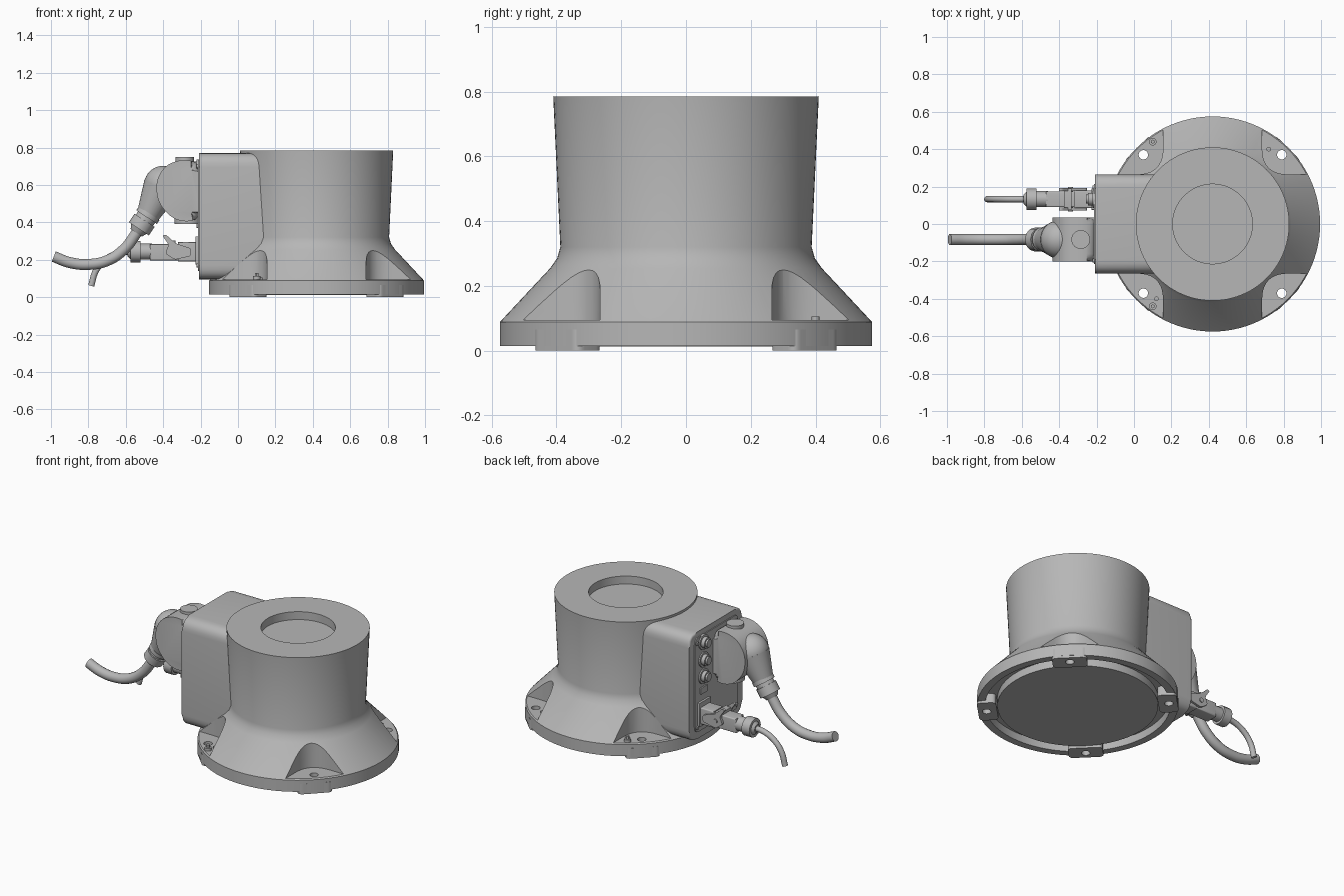
import bpy, bmesh, math
from mathutils import Vector, Matrix

if "Cube" in bpy.data.objects:
    bpy.data.objects.remove(bpy.data.objects["Cube"])

CX = 0.42          # centre of the round base
BIG_Y, SMALL_Y = -0.083, 0.133

grey = bpy.data.materials.new("cast grey")
grey.use_nodes = True
grey.diffuse_color = (0.47, 0.47, 0.47, 1)
grey.node_tree.nodes["Principled BSDF"].inputs["Base Color"].default_value = (0.47, 0.47, 0.47, 1)


def finish(name, bm):
    bmesh.ops.recalc_face_normals(bm, faces=bm.faces)
    me = bpy.data.meshes.new(name)
    bm.to_mesh(me)
    bm.free()
    ob = bpy.data.objects.new(name, me)
    bpy.context.collection.objects.link(ob)
    me.materials.append(grey)
    return ob


def activate(ob):
    bpy.ops.object.select_all(action="DESELECT")
    ob.select_set(True)
    bpy.context.view_layer.objects.active = ob


def smooth(ob, angle=35):
    activate(ob)
    bpy.ops.object.shade_smooth_by_angle(angle=math.radians(angle))


def rounded(corners, r, n=6):
    """Polygon with each corner replaced by a soft curve."""
    out = []
    for i, c in enumerate(corners):
        p = Vector(c)
        a, b = Vector(corners[i - 1]) - p, Vector(corners[(i + 1) % len(corners)]) - p
        s = p + a.normalized() * min(r, a.length * 0.48)
        e = p + b.normalized() * min(r, b.length * 0.48)
        for k in range(n + 1):
            t = k / n
            out.append(s * (1 - t) ** 2 + p * 2 * t * (1 - t) + e * t * t)
    return out


def prism(name, pts, axis, lo, hi, bevel=0.0):
    """Extrude a 2D outline along axis; outline is in the other two axes."""
    place = {"x": lambda p, h: (h, p[0], p[1]),
             "y": lambda p, h: (p[0], h, p[1]),
             "z": lambda p, h: (p[0], p[1], h)}[axis]
    bm = bmesh.new()
    a = [bm.verts.new(place(p, lo)) for p in pts]
    b = [bm.verts.new(place(p, hi)) for p in pts]
    bm.faces.new(a)
    bm.faces.new(b)
    for i in range(len(pts)):
        bm.faces.new((a[i - 1], a[i], b[i], b[i - 1]))
    if bevel:
        rim = [e for e in bm.edges if (e.verts[0] in a) == (e.verts[1] in a)]
        bmesh.ops.bevel(bm, geom=rim, offset=bevel, segments=4, profile=0.5, affect="EDGES")
    ob = finish(name, bm)
    smooth(ob)
    return ob


def box(name, lo, hi, bevel=0.008):
    rect = [(lo[0], lo[2]), (hi[0], lo[2]), (hi[0], hi[2]), (lo[0], hi[2])]
    return prism(name, rect, "y", lo[1], hi[1], bevel)


def rod(name, p0, p1, r0, r1=None, sides=32):
    p0, p1 = Vector(p0), Vector(p1)
    d = p1 - p0
    m = Matrix.Translation((p0 + p1) / 2) @ d.to_track_quat("Z", "Y").to_matrix().to_4x4()
    bm = bmesh.new()
    bmesh.ops.create_cone(bm, cap_ends=True, segments=sides, radius1=r0,
                          radius2=r0 if r1 is None else r1, depth=d.length, matrix=m)
    ob = finish(name, bm)
    smooth(ob)
    return ob


def cable(name, pts, y, r):
    cu = bpy.data.curves.new(name, "CURVE")
    cu.dimensions = "3D"
    cu.bevel_depth, cu.bevel_resolution, cu.use_fill_caps = r, 5, True
    sp = cu.splines.new("BEZIER")
    sp.bezier_points.add(len(pts) - 1)
    for bp, (x, z) in zip(sp.bezier_points, pts):
        bp.co = (x, y, z)
        bp.handle_left_type = bp.handle_right_type = "AUTO"
    ob = bpy.data.objects.new(name, cu)
    bpy.context.collection.objects.link(ob)
    cu.materials.append(grey)
    activate(ob)
    bpy.ops.object.convert(target="MESH")
    smooth(bpy.context.view_layer.objects.active, 50)


def cut(ob, cutter):
    cutter.hide_render = True
    mod = ob.modifiers.new("cut", "BOOLEAN")
    mod.operation, mod.solver, mod.object = "DIFFERENCE", "EXACT", cutter
    activate(ob)
    bpy.ops.object.modifier_apply(modifier=mod.name)
    bpy.data.objects.remove(cutter)


def lathe(name, profile, steps=96):
    bm = bmesh.new()
    vs = [bm.verts.new((r, 0, z)) for r, z in profile]
    es = [bm.edges.new(pair) for pair in zip(vs, vs[1:])]
    bmesh.ops.spin(bm, geom=vs + es, cent=(0, 0, 0), axis=(0, 0, 1),
                   angle=math.tau, steps=steps, use_duplicate=False)
    bmesh.ops.remove_doubles(bm, verts=bm.verts, dist=1e-4)
    bmesh.ops.translate(bm, verts=bm.verts, vec=(CX, 0, 0))
    return finish(name, bm)


# Round base: flange, flared skirt, drum, top recess and underside groove
base = lathe("base_body", [
    (0, 0.012), (0.46, 0.012), (0.46, 0.06), (0.525, 0.06), (0.53, 0.015),
    (0.575, 0.015), (0.575, 0.088), (0.42, 0.254), (0.398, 0.285), (0.388, 0.32),
    (0.41, 0.785), (0.213, 0.785), (0.213, 0.735), (0, 0.735)])

# Four bolt pockets with feet, holes and screws
corner = [(0.265, 0.7), (0.265, 0.265), (0.7, 0.265), (0.7, 0.7)]
for sx in (-1, 1):
    for sy in (-1, 1):
        def at(x, y):
            return (CX + sx * x, sy * y)
        tag = ("back" if sy > 0 else "front") + ("_left" if sx > 0 else "_right")
        outline = [at(*p) for p in rounded(corner, 0.14, 10)]
        cut(base, prism("pocket_cutter", outline, "z", 0.095, 0.4))
        px, py = at(0.37, 0.37)
        foot_pts = []
        for u, v in rounded([(-0.1, -0.055), (0.1, -0.055), (0.1, 0.055), (-0.1, 0.055)], 0.03):
            foot_pts.append(at(0.366 + (u + v) * 0.707, 0.366 + (v - u) * 0.707))
        foot = prism("foot_" + tag, foot_pts, "z", 0, 0.065)
        for part in (base, foot):
            cut(part, rod("bolt_hole_cutter", (px, py, -0.1), (px, py, 0.2), 0.025))
        smooth(foot)
        if sx < 0:
            qx, qy = at(0.32, 0.44)
            rod("ground_screw_" + tag, (qx, qy, 0.09), (qx, qy, 0.112), 0.02)
            rod("ground_stud_" + tag, (qx, qy, 0.09), (qx, qy, 0.13), 0.011, sides=6)
        if sx * sy > 0:
            qx, qy = at(0.3, 0.4)
            rod("locating_pin_" + tag, (qx, qy, 0.09), (qx, qy, 0.106), 0.012)
smooth(base, 30)

# Connection housing and its rear panel
housing = rounded([(-0.265, 0.095), (0.265, 0.095), (0.265, 0.77), (-0.265, 0.77)], 0.075)
prism("connection_housing", housing, "x", -0.208, 0.19, 0.012)
panel = rounded([(-0.215, 0.14), (0.215, 0.14), (0.215, 0.735), (-0.215, 0.735)], 0.04)
prism("rear_panel", panel, "x", -0.214, -0.2)
for y in (-0.195, 0.195):
    for z in (0.17, 0.7):
        rod("panel_screw", (-0.2, y, z), (-0.221, y, z), 0.011, sides=12)

# Three round sockets
for z in (0.475, 0.58, 0.69):
    rod("socket_collar", (-0.2, SMALL_Y, z), (-0.222, SMALL_Y, z), 0.047, sides=24)
    rod("socket_barrel", (-0.2, SMALL_Y, z), (-0.245, SMALL_Y, z), 0.034, sides=24)
    rod("socket_cap", (-0.24, SMALL_Y, z), (-0.256, SMALL_Y, z), 0.024, sides=24)
box("panel_label_block", (-0.222, 0.1, 0.37), (-0.2, 0.165, 0.41), 0.004)

# Large angled plug
hood = rounded([(-0.205, 0.72), (-0.3, 0.738), (-0.39, 0.705), (-0.44, 0.62), (-0.43, 0.51),
                (-0.36, 0.425), (-0.28, 0.4), (-0.205, 0.42)], 0.05)
prism("large_plug_hood", hood, "y", -0.2, 0.035, 0.04)
rod("hood_cap", (-0.285, BIG_Y, 0.7), (-0.285, BIG_Y, 0.748), 0.05)
rod("hood_lower_boss", (-0.27, BIG_Y, 0.44), (-0.27, BIG_Y, 0.392), 0.07)
bm = bmesh.new()
bmesh.ops.create_uvsphere(bm, u_segments=32, v_segments=20, radius=0.102,
                          matrix=Matrix.Translation((-0.4, BIG_Y, 0.6)))
smooth(finish("large_plug_elbow", bm))


def along(t):
    return Vector((-0.53, BIG_Y, 0.365)) + Vector((0.55, 0, 0.835)) * t


rod("elbow_neck", (-0.41, BIG_Y, 0.585), along(0.09), 0.1, 0.062)
rod("gland_body", along(0.12), along(0.03), 0.055)
rod("gland_collar", along(0.1), along(0.075), 0.066, sides=24)
rod("gland_nut", along(0.055), along(0), 0.064, sides=12)
rod("gland_tip", along(0.01), along(-0.025), 0.055, 0.036)
cable("large_cable", [(-0.51, 0.4), (-0.555, 0.325), (-0.61, 0.255), (-0.7, 0.195),
                      (-0.8, 0.175), (-0.9, 0.185), (-0.985, 0.217)], BIG_Y, 0.03)

# Small straight plug
box("small_plug_flange", (-0.228, 0.075, 0.175), (-0.2, 0.19, 0.325), 0.005)
box("small_plug_base", (-0.32, 0.085, 0.19), (-0.21, 0.18, 0.295))
box("small_plug_body", (-0.47, 0.09, 0.195), (-0.3, 0.175, 0.285))
rod("small_gland_neck", (-0.46, SMALL_Y, 0.243), (-0.53, SMALL_Y, 0.243), 0.043)
rod("small_gland_nut", (-0.52, SMALL_Y, 0.243), (-0.575, SMALL_Y, 0.243), 0.058, sides=12)
rod("small_gland_tip", (-0.57, SMALL_Y, 0.243), (-0.59, SMALL_Y, 0.243), 0.045, 0.025)

# Locking lever on both sides of the small plug, joined by a hooked bar
lever = rounded([(-0.25, 0.22), (-0.34, 0.2), (-0.39, 0.235), (-0.37, 0.28),
                 (-0.405, 0.33), (-0.385, 0.335), (-0.34, 0.29), (-0.25, 0.26)], 0.015)
for name, y in (("front", 0.073), ("back", 0.177)):
    prism("locking_lever_" + name, lever, "y", y, y + 0.016)
    rod("lever_pivot_" + name, (-0.34, y - 0.006, 0.245), (-0.34, y + 0.022, 0.245), 0.014)
box("lever_bar", (-0.375, 0.075, 0.285), (-0.335, 0.19, 0.302), 0.004)
cable("small_cable", [(-0.56, 0.243), (-0.64, 0.235), (-0.71, 0.2), (-0.76, 0.14),
                      (-0.785, 0.06)], SMALL_Y, 0.017)
